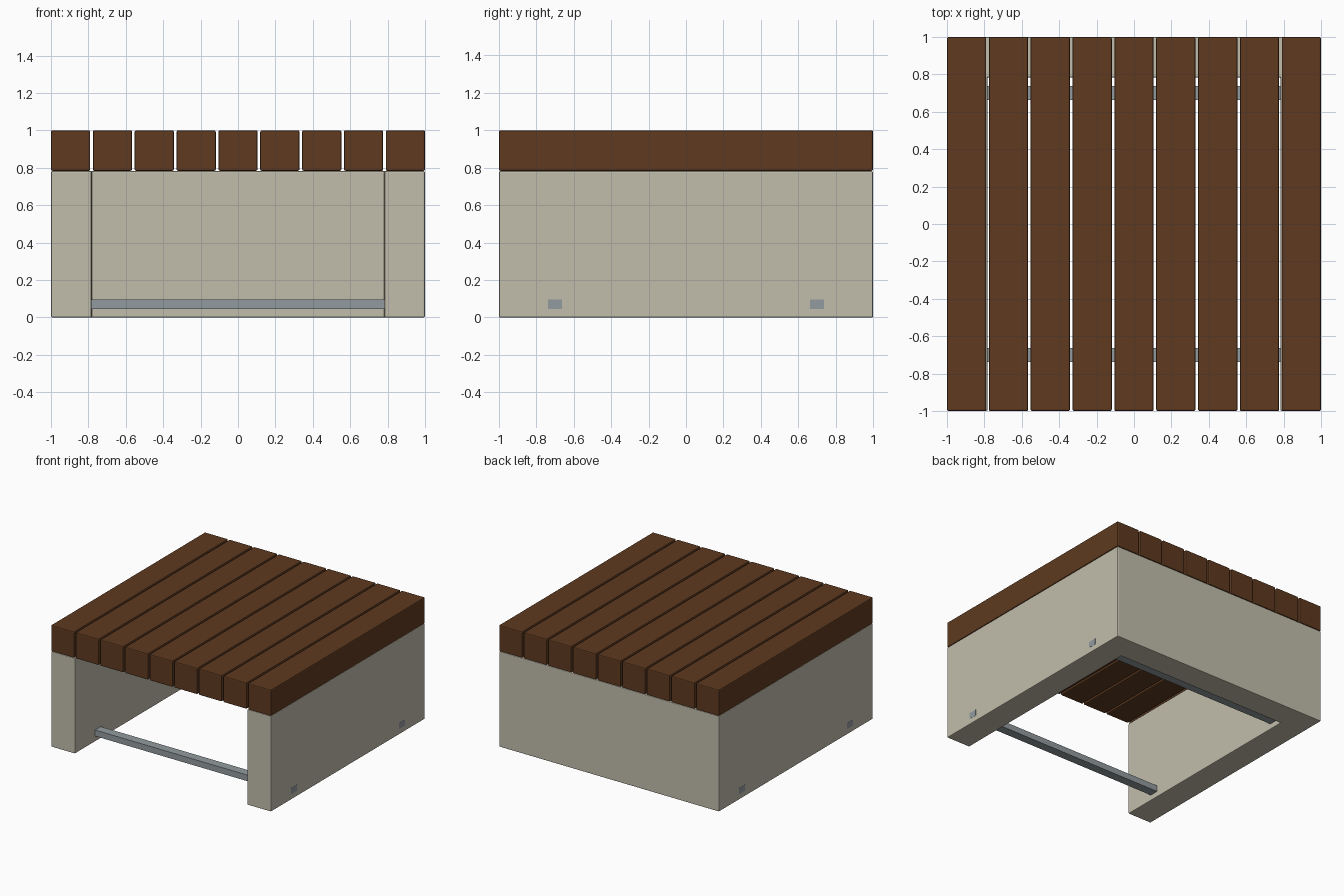
import bpy
import bmesh

cube = bpy.data.objects.get("Cube")
if cube:
    bpy.data.objects.remove(cube, do_unlink=True)


def material(name, rgb):
    mat = bpy.data.materials.new(name)
    mat.use_nodes = True
    mat.diffuse_color = (*rgb, 1)
    mat.node_tree.nodes["Principled BSDF"].inputs["Base Color"].default_value = (*rgb, 1)
    return mat


wood = material("brown wood", (0.112, 0.042, 0.014))
concrete = material("pale concrete", (0.54, 0.51, 0.41))
steel = material("grey steel", (0.29, 0.33, 0.345))


def prism(name, outline, z0, z1, mat, bevel=0.0):
    """Extrude an anticlockwise plan outline from z0 to z1."""
    bm = bmesh.new()
    face = bm.faces.new([bm.verts.new((x, y, z0)) for x, y in outline])
    top = bmesh.ops.extrude_face_region(bm, geom=[face])["geom"]
    verts = [v for v in top if isinstance(v, bmesh.types.BMVert)]
    bmesh.ops.translate(bm, verts=verts, vec=(0, 0, z1 - z0))
    bmesh.ops.recalc_face_normals(bm, faces=bm.faces)
    mesh = bpy.data.meshes.new(name)
    bm.to_mesh(mesh)
    bm.free()
    mesh.materials.append(mat)
    obj = bpy.data.objects.new(name, mesh)
    bpy.context.collection.objects.link(obj)
    if bevel:
        mod = obj.modifiers.new("soft edges", "BEVEL")
        mod.width = bevel
        mod.segments = 2
    return obj


def box(name, x, y, half_x, half_y, z0, z1, mat, bevel=0.0):
    outline = [(x - half_x, y - half_y), (x + half_x, y - half_y),
               (x + half_x, y + half_y), (x - half_x, y + half_y)]
    return prism(name, outline, z0, z1, mat, bevel)


# U-shaped base, open at the front
outer, inner = 0.999, 0.783
prism("base", [(-outer, -outer), (-inner, -outer), (-inner, inner), (inner, inner),
               (inner, -outer), (outer, -outer), (outer, outer), (-outer, outer)],
      0, 0.782, concrete, 0.006)

# Seat planks running front to back
count, half_width = 9, 0.105
pitch = (2 - 2 * half_width) / (count - 1)
for i in range(count):
    box(f"seat_plank_{i + 1}", (i - (count - 1) / 2) * pitch, 0,
        half_width, 1, 0.784, 1, wood, 0.008)

# Tie bars through both side walls
for name, y in (("front_tie_bar", -0.7), ("back_tie_bar", 0.7)):
    box(name, 0, y, 1, 0.037, 0.045, 0.095, steel)
